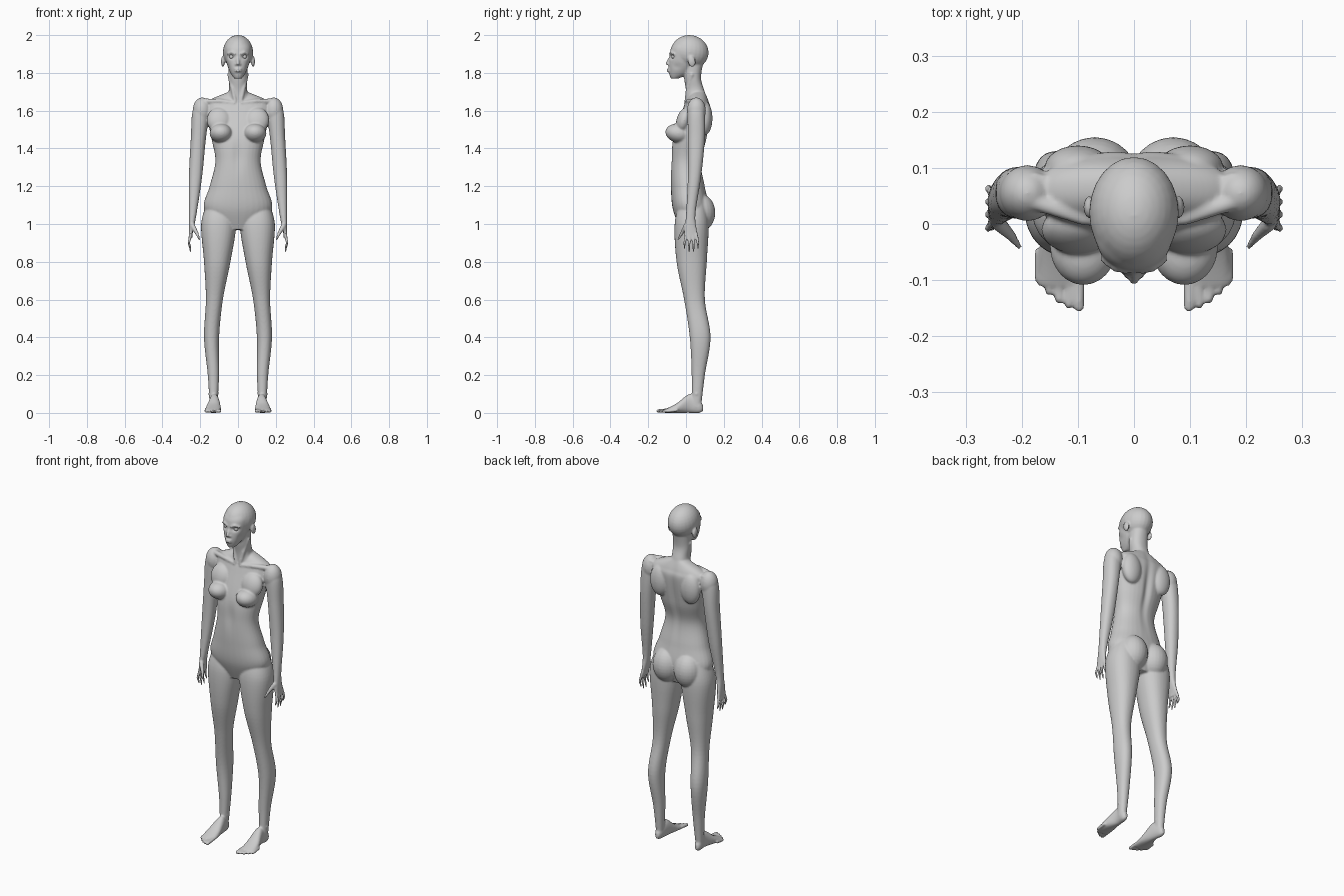
import bpy, bmesh, math
from mathutils import Vector, Matrix

if "Cube" in bpy.data.objects:
    bpy.data.objects.remove(bpy.data.objects["Cube"], do_unlink=True)

GREY = (.6, .6, .6, 1)
skin = bpy.data.materials.new("plain grey")
skin.use_nodes = True
skin.diffuse_color = GREY
skin.node_tree.nodes["Principled BSDF"].inputs["Base Color"].default_value = GREY

bm = bmesh.new()
SIDES = 32
STEPS = 8


def spline(rows):
    """Smoothly subdivide rows of numbers."""
    rows = [Vector(row) for row in rows]
    padded = [rows[0], *rows, rows[-1]]
    smooth = []
    for before, start, end, after in zip(padded, padded[1:], padded[2:], padded[3:]):
        leave, arrive = (end - before) / 2, (after - start) / 2
        for step in range(STEPS):
            t = step / STEPS
            near = start.lerp(end, t * t * (3 - 2 * t))
            smooth.append(near + leave * t * (1 - t) ** 2 - arrive * t * t * (1 - t))
    return smooth + [rows[-1]]


def loft(rows, side=1, lengthwise=False):
    """Closed skin through rounded rings: position, x range, depth or height range."""
    rings = []
    for position, x_low, x_high, low, high in spline(rows):
        ring = []
        for k in range(SIDES):
            angle = math.tau * k / SIDES
            c, s = math.cos(angle), math.sin(angle)
            x = x_low + (x_high - x_low) * (1 + math.copysign(abs(c) ** .9, c)) / 2
            other = low + (high - low) * (1 + math.copysign(abs(s) ** .9, s)) / 2
            spot = (position, other) if lengthwise else (other, position)
            ring.append(bm.verts.new((side * x, *spot)))
        rings.append(ring)
    for lower, upper in zip(rings, rings[1:]):
        for k in range(SIDES):
            bm.faces.new((lower[k - 1], lower[k], upper[k], upper[k - 1]))
    bm.faces.new(rings[0])
    bm.faces.new(rings[-1])


def centred_loft(rows):
    """Loft symmetric about the middle: height, half width, front, back."""
    loft([(z, -half, half, front, back) for z, half, front, back in rows])


def ball(center, radii, tilt=0):
    matrix = Matrix.Translation(center) @ Matrix.Rotation(tilt, 4, "X") @ Matrix.Diagonal((*radii, 1))
    bmesh.ops.create_uvsphere(bm, u_segments=24, v_segments=16, radius=1, matrix=matrix)


def tube(points, start_radius, end_radius):
    """Tapering round limb through points."""
    points = [Vector(p) for p in points]
    last = len(points) - 1
    radii = [start_radius + (end_radius - start_radius) * i / last for i in range(last + 1)]
    for point, radius in zip(points, radii):
        ball(point, (radius, radius, radius))
    for a, b, radius_a, radius_b in zip(points, points[1:], radii, radii[1:]):
        turn = (b - a).to_track_quat("Z", "Y").to_matrix().to_4x4()
        bmesh.ops.create_cone(bm, cap_ends=True, segments=12, radius1=radius_a, radius2=radius_b,
                              depth=(b - a).length, matrix=Matrix.Translation((a + b) / 2) @ turn)


def build_trunk():
    # Pelvis, waist, chest and shoulder line
    centred_loft([(.97, .09, -.03, .09), (1.08, .18, -.07, .12), (1.2, .15, -.08, .1),
                  (1.33, .12, -.08, .08), (1.45, .14, -.07, .11), (1.6, .17, -.02, .13),
                  (1.65, .16, 0, .12), (1.7, .05, .03, .1)])
    # Neck
    centred_loft([(1.62, .09, 0, .12), (1.7, .05, 0, .1), (1.77, .05, -.01, .08), (1.85, .05, -.02, .09)])


def build_head():
    # Skull, then face from chin to forehead
    ball((0, .02, 1.91), (.08, .1, .09), tilt=-.15)
    centred_loft([(1.77, .02, -.08, -.04), (1.8, .04, -.09, .02), (1.85, .06, -.09, .05),
                  (1.93, .07, -.08, .07), (1.97, .05, -.05, .06)])
    # Nose and lips
    tube([(0, -.08, 1.89), (0, -.1, 1.85)], .006, .009)
    for height in (1.81, 1.82):
        ball((0, -.09, height), (.02, .012, .006))


def build_head_side(side):
    # Ear, nostril and brow
    ball((side * .08, .03, 1.86), (.01, .02, .03), tilt=.2)
    ball((side * .01, -.09, 1.845), (.007, .008, .006))
    tube([(side * .015, -.085, 1.9), (side * .035, -.08, 1.91), (side * .055, -.065, 1.9)], .006, .005)


def build_chest_side(side):
    # Neck cord and collarbone
    tube([(side * .045, .03, 1.79), (side * .03, .01, 1.72), (side * .015, 0, 1.65)], .012, .009)
    tube([(side * .02, 0, 1.64), (side * .09, .01, 1.65), (side * .18, .04, 1.65)], .01, .015)
    # Shoulder muscle and shoulder blade
    ball((side * .19, .055, 1.6), (.05, .05, .07))
    ball((side * .1, .1, 1.56), (.06, .04, .09))
    # Breast with its upper slope, and buttock
    ball((side * .09, -.04, 1.48), (.06, .07, .05), tilt=-.2)
    ball((side * .1, -.01, 1.55), (.065, .04, .07), tilt=-.3)
    ball((side * .07, .075, 1.06), (.08, .08, .1))


def build_arm(side):
    # Shoulder to knuckles
    loft([(1.65, .15, .2, .03, .09), (1.6, .15, .24, .01, .1), (1.45, .17, .25, .01, .1),
          (1.25, .19, .26, .01, .08), (1.05, .22, .26, 0, .05), (.95, .24, .26, -.01, .06),
          (.93, .24, .26, 0, .05)], side)
    # Fingers fanned front to back, the middle ones longest
    for finger in range(4):
        offset = finger - 1.5
        y = .028 + .017 * offset
        fan = .007 * offset
        tip = .85 + .01 * offset ** 2
        tube([(side * .25, y, .95), (side * .26, y + fan, .9), (side * .25, y + fan, tip)], .009, .005)
    # Thumb
    tube([(side * .24, 0, .99), (side * .22, -.02, .955), (side * .205, -.04, .92)], .014, .006)


def build_leg(side):
    # Hip to ankle
    loft([(1.12, .04, .16, -.03, .1), (1, .01, .195, -.06, .12), (.8, .04, .18, -.05, .11),
          (.6, .08, .17, -.01, .1), (.4, .1, .18, .02, .13), (.2, .1, .16, .03, .1),
          (.03, .11, .15, .03, .08)], side)
    # Kneecap and ankle bones
    ball((side * .13, .02, .57), (.03, .02, .04))
    ball((side * .13, .055, .1), (.028, .014, .014))
    # Foot from heel to ball
    loft([(.09, .12, .14, .01, .04), (.07, .11, .15, 0, .07), (.02, .1, .15, 0, .1),
          (-.05, .09, .17, 0, .05), (-.11, .09, .17, 0, .02)], side, lengthwise=True)
    # Toes, the big one first
    for toe in range(5):
        x = side * (.098 + .018 * toe)
        y = .003 * toe ** 2 - .147
        radius = .008 if toe else .01
        tube([(x, y + .05, .015), (x, y, radius)], radius, radius)


build_trunk()
build_head()
for side in (-1, 1):
    for build in (build_head_side, build_chest_side, build_arm, build_leg):
        build(side)

bmesh.ops.recalc_face_normals(bm, faces=bm.faces[:])
body = bpy.data.objects.new("body", bpy.data.meshes.new("body"))
bm.to_mesh(body.data)
bm.free()
bpy.context.collection.objects.link(body)
bpy.context.view_layer.objects.active = body
body.select_set(True)

# Fuse the parts into one skin and soften the joins
fuse = body.modifiers.new("fuse", "REMESH")
fuse.mode = "VOXEL"
fuse.voxel_size = .005
soften = body.modifiers.new("soften", "SMOOTH")
soften.iterations = 6
for modifier in ("fuse", "soften"):
    bpy.ops.object.modifier_apply(modifier=modifier)


def push(center, radii, move):
    """Move the skin near a point with a soft falloff."""
    for vert in body.data.vertices:
        distance = sum(((a - b) / r) ** 2 for a, b, r in zip(vert.co, center, radii))
        vert.co += Vector(move) * math.exp(-distance)


# Eye sockets, cheeks, spine groove and hollow under the ribs
for side in (-1, 1):
    push((side * .034, -.08, 1.885), (.016, .04, .011), (0, .013, 0))
    push((side * .06, -.06, 1.83), (.015, .03, .02), (-side * .006, 0, 0))
push((0, .12, 1.45), (.02, .06, .17), (0, -.012, 0))
push((0, -.08, 1.36), (.03, .04, .08), (0, .008, 0))

body.data.materials.clear()
body.data.materials.append(skin)
bpy.ops.object.shade_smooth_by_angle(angle=math.radians(60))

# Eyeballs
for side, name in ((-1, "right_eye"), (1, "left_eye")):
    bpy.ops.mesh.primitive_uv_sphere_add(segments=20, ring_count=12, radius=.013,
                                         location=(side * .033, -.063, 1.885))
    eye = bpy.context.object
    eye.name = name
    eye.data.materials.append(skin)
    bpy.ops.object.shade_smooth_by_angle()
